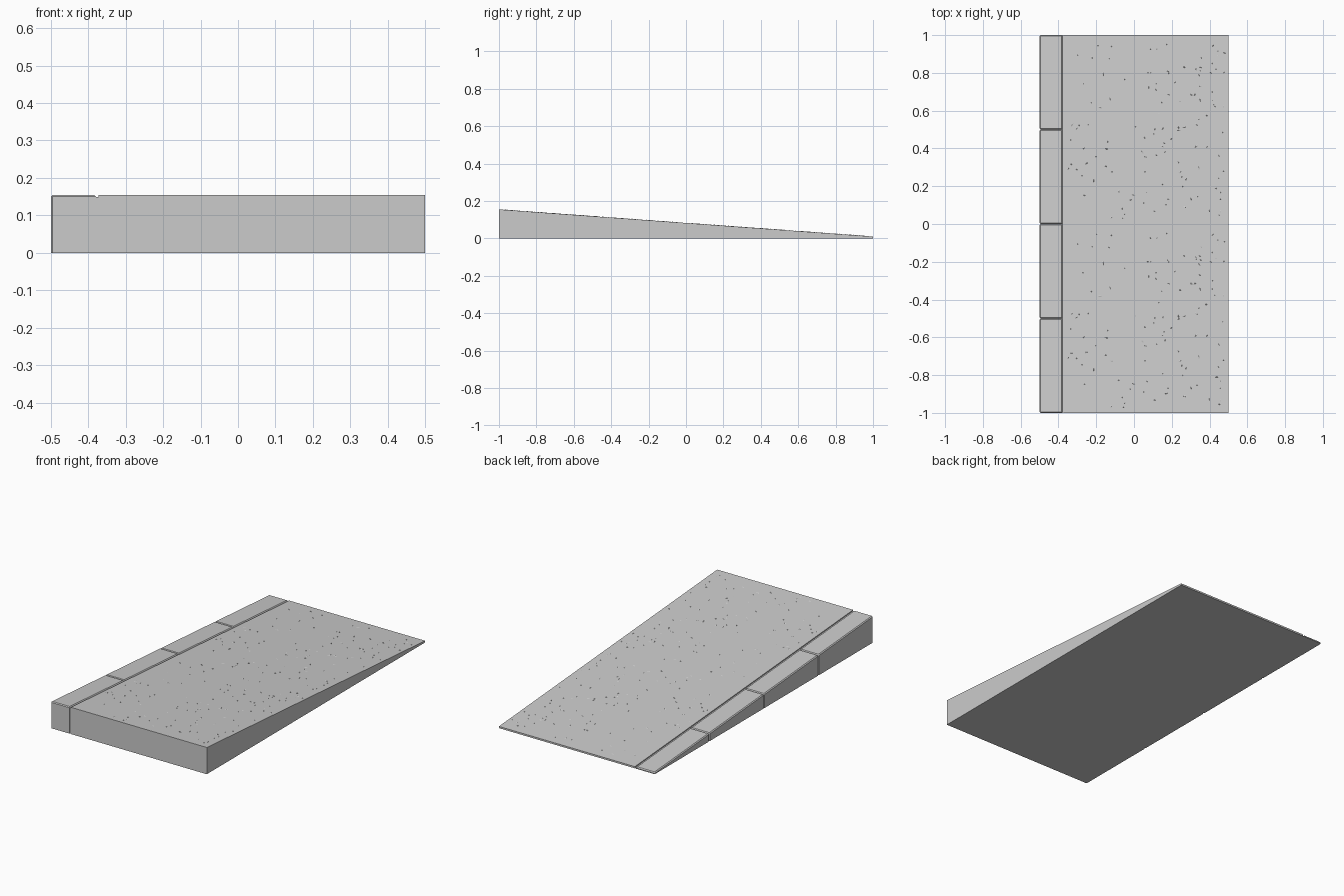
import bpy, bmesh, math, random
from mathutils import Vector

if "Cube" in bpy.data.objects:
    bpy.data.objects.remove(bpy.data.objects["Cube"])

random.seed(7)


def top(y):
    """Height of the sloped surface at y."""
    return 0.0825 - 0.0725 * y


def finish(bm, name):
    bmesh.ops.recalc_face_normals(bm, faces=bm.faces)
    me = bpy.data.meshes.new(name)
    bm.to_mesh(me)
    bm.free()
    ob = bpy.data.objects.new(name, me)
    bpy.context.collection.objects.link(ob)
    return ob


def sloped_block(x0, x1, y0, y1, drop=0.0):
    """Box whose top follows the ramp slope, lowered by drop."""
    bm = bmesh.new()
    bmesh.ops.create_cube(bm, size=1)
    for v in bm.verts:
        up = v.co.z > 0
        v.co.x = x1 if v.co.x > 0 else x0
        v.co.y = y1 if v.co.y > 0 else y0
        v.co.z = top(v.co.y) - drop if up else 0
    return bm


# Main ramp slab
finish(sloped_block(-0.372, 0.5, -1, 1), "ramp_slab")

# Recessed mortar core behind the kerb joints
finish(sloped_block(-0.495, -0.372, -0.997, 0.997, 0.006), "kerb_mortar")

# Four kerb stones with chamfered top and outer edges
gap = 0.001
for i in range(4):
    y0 = -1 + 0.5 * i + (gap if i > 0 else 0)
    y1 = -0.5 + 0.5 * i - (gap if i < 3 else 0)
    bm = sloped_block(-0.5, -0.379, y0, y1)
    edges = []
    for e in bm.edges:
        a, b = e.verts
        on_top = min(a.co.z, b.co.z) > 0.001
        outer_upright = abs(a.co.z - b.co.z) > 0.001 and not on_top and a.co.x < -0.49
        if on_top or outer_upright:
            edges.append(e)
    bmesh.ops.bevel(bm, geom=edges, offset=0.005, segments=1,
                    affect='EDGES', clamp_overlap=True)
    finish(bm, f"kerb_stone_{i + 1}")

# Rough aggregate chips, one pattern repeated on both halves of the slab
bm = bmesh.new()
for _ in range(120):
    cx = random.uniform(-0.35, 0.48) if random.random() < 0.6 else random.uniform(0.05, 0.48)
    cy = random.uniform(-0.97, -0.03)
    length = random.uniform(0.005, 0.016)
    width = length * random.uniform(0.25, 0.5)
    turn = random.uniform(0, math.tau)
    lean = random.uniform(-0.5, 0.5)
    radii = [random.uniform(0.75, 1.1) for _ in range(5)]
    for shift in (0, 1):
        ring = []
        for k, r in enumerate(radii):
            a = math.tau * k / 5
            u, w = length * r * math.cos(a), width * r * math.sin(a)
            x = cx + u * math.cos(turn) - w * math.sin(turn)
            y = cy + shift + u * math.sin(turn) + w * math.cos(turn)
            ring.append(bm.verts.new((x, y, top(y) - 0.0005)))
        px, py = cx + lean * width, cy + shift + lean * width
        peak = bm.verts.new(Vector((px, py, top(py) + 0.002)))
        bm.faces.new(ring[::-1])
        for k in range(5):
            bm.faces.new((ring[k], ring[(k + 1) % 5], peak))
finish(bm, "surface_chips")
